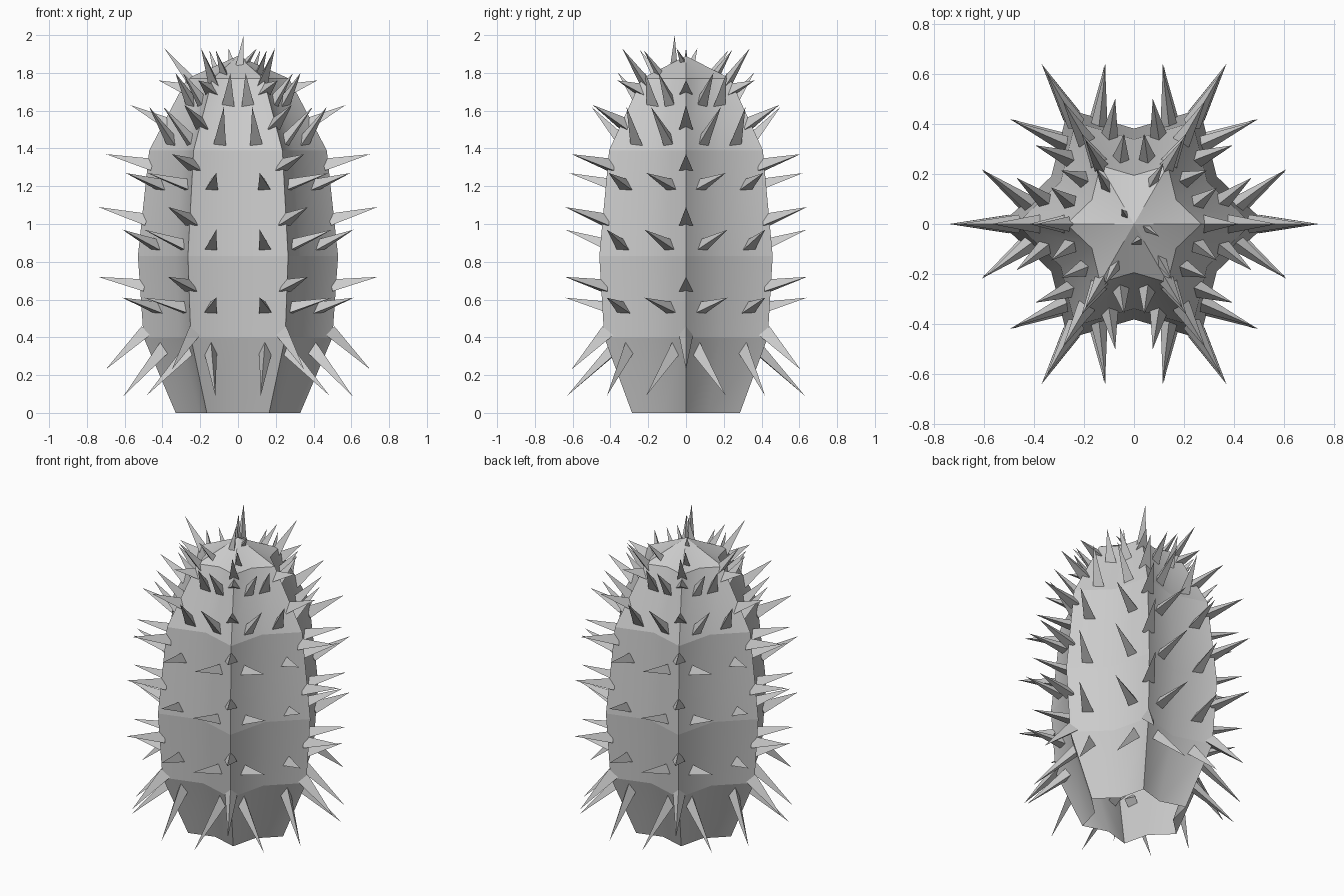
import bpy
import bmesh
from math import cos, sin, radians
from mathutils import Vector, Matrix

old = bpy.data.objects.get("Cube")
if old:
    bpy.data.objects.remove(old, do_unlink=True)

grey = bpy.data.materials.new("plain grey")
grey.use_nodes = True
tone = (0.6, 0.6, 0.6, 1.0)
grey.diffuse_color = tone
grey.node_tree.nodes["Principled BSDF"].inputs["Base Color"].default_value = tone


def finish(bm, name):
    mesh = bpy.data.meshes.new(name)
    bm.to_mesh(mesh)
    bm.free()
    mesh.materials.append(grey)
    obj = bpy.data.objects.new(name, mesh)
    bpy.context.collection.objects.link(obj)
    return obj


# Ribbed body: six ridges with shallow valleys, open underneath
RIBS = 6
PROFILE = [(0, 0.33), (0.4, 0.5), (0.83, 0.53), (1.39, 0.47), (1.77, 0.27)]
VALLEY = 0.72

bm = bmesh.new()
rings = []
for z, radius in PROFILE:
    ring = []
    for i in range(RIBS * 2):
        a = radians(i * 180 / RIBS)
        r = radius * (VALLEY if i % 2 else 1)
        ring.append(bm.verts.new((r * cos(a), r * sin(a), z)))
    rings.append(ring)
apex = bm.verts.new((0, 0, 1.89))
n = RIBS * 2
for low, high in zip(rings, rings[1:]):
    for i in range(n):
        j = (i + 1) % n
        bm.faces.new((low[i], low[j], high[j], high[i]))
for i in range(n):
    bm.faces.new((rings[-1][i], rings[-1][(i + 1) % n], apex))

# Smooth valleys, crisp ridges and rings
valleys = {v for ring in rings for v in ring[1::2]} | {apex}
for f in bm.faces:
    f.smooth = True
for e in bm.edges:
    e.smooth = all(v in valleys for v in e.verts)
finish(bm, "body")


# Spines: slim three-sided pyramids from a root to a tip
def add_spine(bm, root, tip, width=0.043):
    root, tip = Vector(root), Vector(tip)
    axis = tip - root
    root = root - axis.normalized() * 0.025
    axis = tip - root
    place = (Matrix.Translation((root + tip) / 2)
             @ axis.to_track_quat('Z', 'Y').to_matrix().to_4x4())
    bmesh.ops.create_cone(bm, cap_ends=True, segments=3, radius1=width,
                          radius2=0, depth=axis.length, matrix=place)


def polar(angle, out, side, z):
    a = radians(angle)
    return (out * cos(a) - side * sin(a), out * sin(a) + side * cos(a), z)


# Rows along each ridge: root radius, root height, tip radius, tip height
RIDGE_ROWS = [(0.5, 0.41, 0.7, 0.23), (0.52, 0.67, 0.74, 0.72),
              (0.51, 1.02, 0.74, 1.09), (0.48, 1.31, 0.7, 1.37),
              (0.39, 1.53, 0.57, 1.63), (0.29, 1.71, 0.42, 1.76)]
bm = bmesh.new()
for k in range(RIBS):
    for r0, z0, r1, z1 in RIDGE_ROWS:
        add_spine(bm, polar(k * 60, r0, 0, z0), polar(k * 60, r1, 0, z1))
finish(bm, "ridge_spines")

# Paired rows on each panel: root out, side, height, then tip the same
PANEL_ROWS = [(0.37, 0.145, 0.34, 0.63, 0.12, 0.09),
              (0.41, 0.145, 0.55, 0.64, 0.115, 0.61),
              (0.41, 0.145, 0.88, 0.64, 0.115, 0.97),
              (0.39, 0.14, 1.2, 0.62, 0.115, 1.27),
              (0.34, 0.1, 1.43, 0.5, 0.075, 1.62),
              (0.25, 0.055, 1.64, 0.36, 0.04, 1.8)]
bm = bmesh.new()
for k in range(RIBS):
    for r0, s0, z0, r1, s1, z1 in PANEL_ROWS:
        for side in (-1, 1):
            add_spine(bm, polar(k * 60 + 30, r0, side * s0, z0),
                      polar(k * 60 + 30, r1, side * s1, z1))
finish(bm, "panel_spines")

# Crown spines around the cap and at the very top
bm = bmesh.new()
for angle in (60, 120, 180, 240, 300):
    add_spine(bm, polar(angle, 0.26, 0, 1.76), polar(angle, 0.39, 0, 1.93), 0.035)
for angle in (60, 120, 240, 300):
    add_spine(bm, polar(angle, 0.18, 0.02, 1.8), polar(angle, 0.27, 0.02, 1.92), 0.028)
add_spine(bm, (0.01, -0.07, 1.84), (0.03, -0.06, 2.0), 0.028)
add_spine(bm, (0.04, -0.01, 1.85), (0.1, -0.05, 1.93), 0.025)
add_spine(bm, (-0.03, 0.03, 1.85), (-0.05, 0.06, 1.93), 0.025)
finish(bm, "crown_spines")
